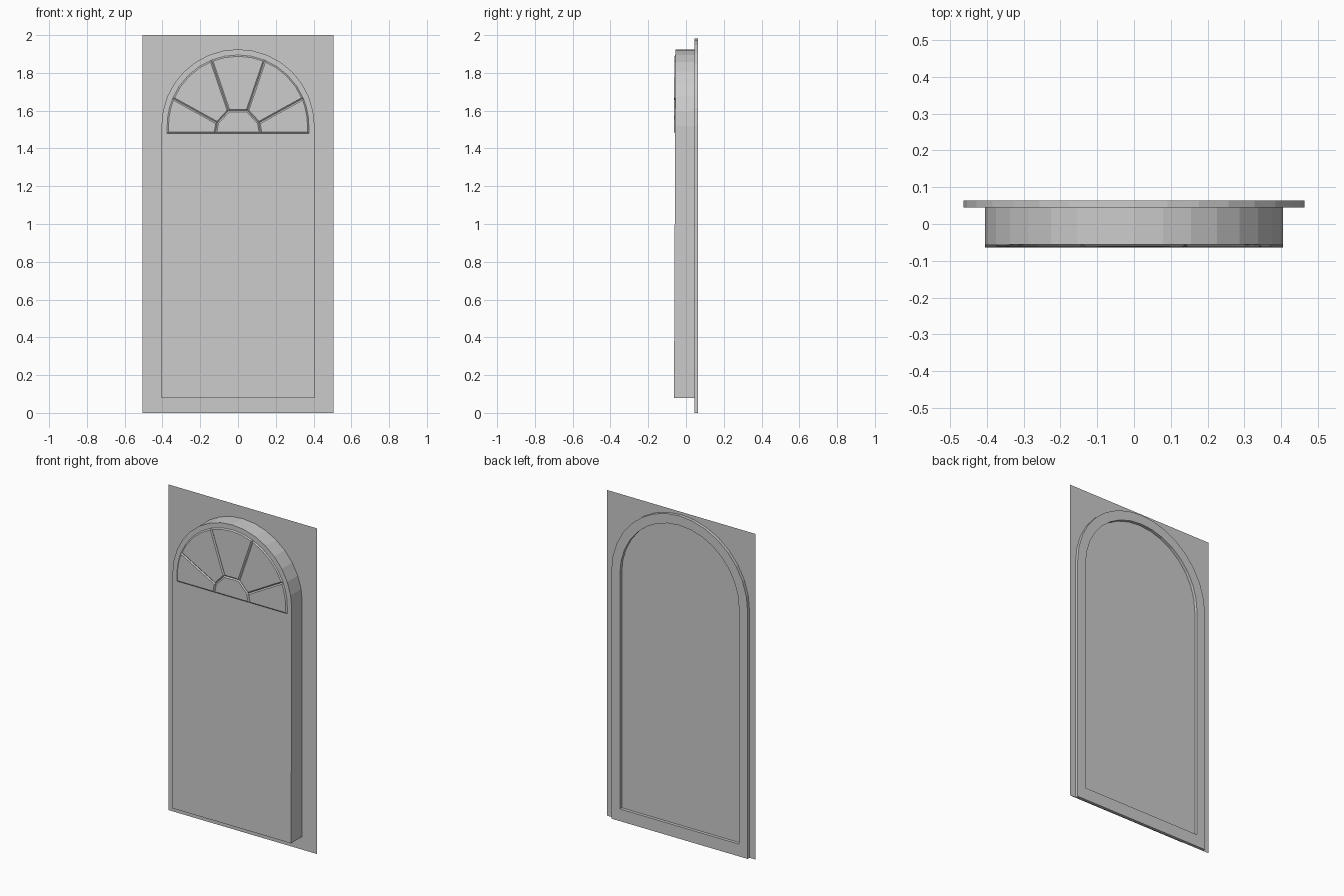
import bpy, bmesh, math

if "Cube" in bpy.data.objects:
    bpy.data.objects.remove(bpy.data.objects["Cube"])

CZ = 1.52          # height of the arch centre
BACK, WALL, FRONT = 0.0635, 0.045, -0.0635


def front_y(z):
    """Slightly leaning front face of the door slab."""
    return FRONT + (z - 0.08) * 0.0043


def arc(r, a0, a1, n):
    return [(r * math.cos(a0 + (a1 - a0) * i / n),
             CZ + r * math.sin(a0 + (a1 - a0) * i / n)) for i in range(n + 1)]


def arch(r, bottom):
    return [(r, bottom)] + arc(r, 0, math.pi, 16) + [(-r, bottom)]


def finish(name, bm, recalc=False):
    if recalc:
        bmesh.ops.recalc_face_normals(bm, faces=bm.faces)
    me = bpy.data.meshes.new(name)
    bm.to_mesh(me)
    bm.free()
    ob = bpy.data.objects.new(name, me)
    bpy.context.collection.objects.link(ob)
    return ob


def loop(bm, pts, y):
    return [bm.verts.new((x, y(z) if callable(y) else y, z)) for x, z in pts]


def bridge(bm, a, b):
    for i in range(len(a)):
        j = (i + 1) % len(a)
        bm.faces.new((a[i], a[j], b[j], b[i]))


# Wall sheet behind the door
bm = bmesh.new()
bm.faces.new(loop(bm, [(-.505, 0), (.505, 0), (.505, 2), (-.505, 2)], WALL))
finish("wall_sheet", bm)

# Arched door slab
bm = bmesh.new()
rear = loop(bm, arch(0.405, 0.08), WALL)
face = loop(bm, arch(0.405, 0.08), front_y)
bridge(bm, rear, face)
bm.faces.new(face)
finish("door_slab", bm, True)

# Raised arched frame on the back
bm = bmesh.new()
rings = [loop(bm, arch(r, b), y) for r, b, y in
         ((0.463, 0, WALL), (0.463, 0, BACK), (0.405, 0.075, BACK), (0.405, 0.075, WALL))]
for i in range(4):
    bridge(bm, rings[i], rings[(i + 1) % 4])
finish("back_frame", bm, True)

# Fan light: raised bevelled panes separated by grooves
R = 0.375
A1, A2 = math.atan2(0.145, 0.345), math.atan2(0.345, 0.14)
side = [(0.12, 1.48), (R, 1.48)] + arc(R, 0, A1, 3) + [(0.11, 1.535)]
upper = [(0.11, 1.535)] + arc(R, A1, A2, 4) + [(0.05, 1.6)]
top = [(0.05, 1.6)] + arc(R, A2, math.pi - A2, 4) + [(-0.05, 1.6)]
hub = [(-0.12, 1.48), (0.12, 1.48), (0.11, 1.535), (0.05, 1.6), (-0.05, 1.6), (-0.11, 1.535)]


def mirror(pts):
    return [(-x, z) for x, z in reversed(pts)]


bm = bmesh.new()
for pane in (side, upper, top, hub, mirror(side), mirror(upper)):
    f = bm.faces.new(loop(bm, pane, front_y))
    f.normal_update()
    bmesh.ops.inset_region(bm, faces=[f], thickness=0.007, depth=0.006,
                           use_boundary=True, use_even_offset=True)
finish("fan_light_panes", bm)
